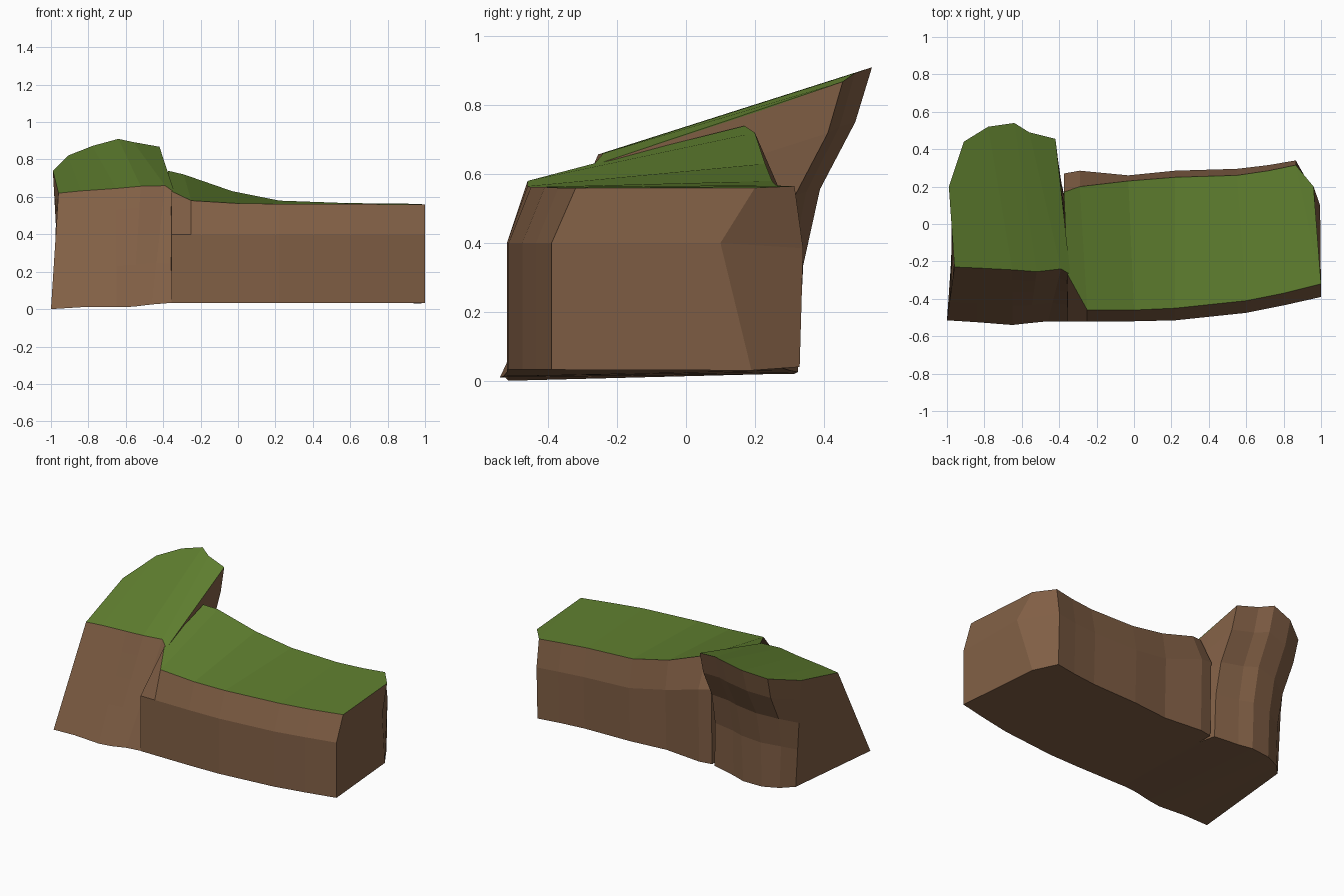
import bpy, bmesh
from mathutils import Vector

if "Cube" in bpy.data.objects:
    bpy.data.objects.remove(bpy.data.objects["Cube"])


def material(name, rgb):
    m = bpy.data.materials.new(name)
    m.diffuse_color = (*rgb, 1)
    m.use_nodes = True
    m.node_tree.nodes["Principled BSDF"].inputs["Base Color"].default_value = m.diffuse_color
    return m


earth = material("brown earth", (0.22, 0.115, 0.06))
grass = material("green grass", (0.12, 0.22, 0.03))


def loft(name, rings, n):
    """Skin stacked outlines; each is n front points, one end point, n back points
    (back points ordered left to right)."""
    bm = bmesh.new()
    rows = [[bm.verts.new(p) for p in r] for r in rings]
    # Walls follow the outline: front, end, back reversed
    order = list(range(n + 1)) + list(range(2 * n, n, -1))
    for lo, hi in zip(rows, rows[1:]):
        for a, b in zip(order, order[1:] + order[:1]):
            bm.faces.new((lo[a], lo[b], hi[b], hi[a])).material_index = 0
    # Caps are strips from front to back, plus the end corner
    for row, mat in ((rows[0], 0), (rows[-1], 1)):
        for i in range(n - 1):
            bm.faces.new((row[i], row[i + 1], row[n + 2 + i], row[n + 1 + i])).material_index = mat
        bm.faces.new((row[n - 1], row[n], row[2 * n])).material_index = mat
    bmesh.ops.recalc_face_normals(bm, faces=bm.faces)
    me = bpy.data.meshes.new(name)
    bm.to_mesh(me)
    bm.free()
    me.materials.append(earth)
    me.materials.append(grass)
    ob = bpy.data.objects.new(name, me)
    bpy.context.collection.objects.link(ob)
    return ob


# Long low bank: x, wall y, grass edge y, grass edge z
front = [(-.355, -.52, -.27, .63), (-.25, -.52, -.46, .58), (0, -.52, -.46, .565),
         (.22, -.515, -.45, .562), (.6, -.475, -.41, .562), (.8, -.435, -.37, .56), (1, -.39, -.32, .56)]
back = [(-.375, .27, .17, .74), (-.29, .285, .2, .72), (-.03, .26, .23, .63),
        (.22, .285, .25, .58), (.55, .295, .26, .568), (.72, .315, .285, .565), (.865, .34, .315, .565)]
bottom = ([(x, y, .032) for x, y, _, _ in front] + [(.95, .19, .03)]
          + [(x, y - .01, .04) for x, y, _, _ in back])
middle = ([(x, y, .40) for x, y, _, _ in front] + [(.995, .1, .4)]
          + [(x, y, .38 + (z - .56) * .9) for x, y, _, z in back])
top = ([(x, y, z) for x, _, y, z in front] + [(.96, .2, .56)]
       + [(x, y, z) for x, _, y, z in back])
loft("low_bank", [bottom, middle, top], 7)

# Raised mound with an overhanging back: outlines at the foot and the crest
foot_front = [(-1, -.515, 0), (-.84, -.525, .01), (-.65, -.54, .01),
              (-.56, -.53, .013), (-.46, -.52, .025), (-.335, -.52, .035)]
crest_front = [(-.96, -.23, .62), (-.84, -.235, .632), (-.65, -.245, .645),
               (-.52, -.255, .657), (-.39, -.24, .66), (-.34, -.27, .625)]
foot_back = [(-.95, .2, .02), (-.88, .27, .02), (-.78, .315, .02),
             (-.65, .325, .025), (-.56, .30, .03), (-.4, .27, .04)]
crest_back = [(-.99, .2, .74), (-.91, .44, .82), (-.78, .52, .872),
              (-.64, .54, .91), (-.56, .49, .893), (-.42, .455, .868)]


def between(a, b, t, dy=0):
    return [Vector(p).lerp(Vector(q), t) + Vector((0, dy, 0)) for p, q in zip(a, b)]


foot = foot_front + [(-.36, .1, .04)] + foot_back
crest = crest_front + [(-.395, .22, .785)] + crest_back
rings = [foot]
for t, dy in ((.35, -.06), (.6, -.065), (.82, -.01)):
    ring = between(foot, crest, t)
    # Hollow out the back, keeping the left corner straight
    for i in range(8, 13):
        ring[i].y += dy
    rings.append(ring)
rings.append(crest)
loft("raised_mound", rings, 6)
